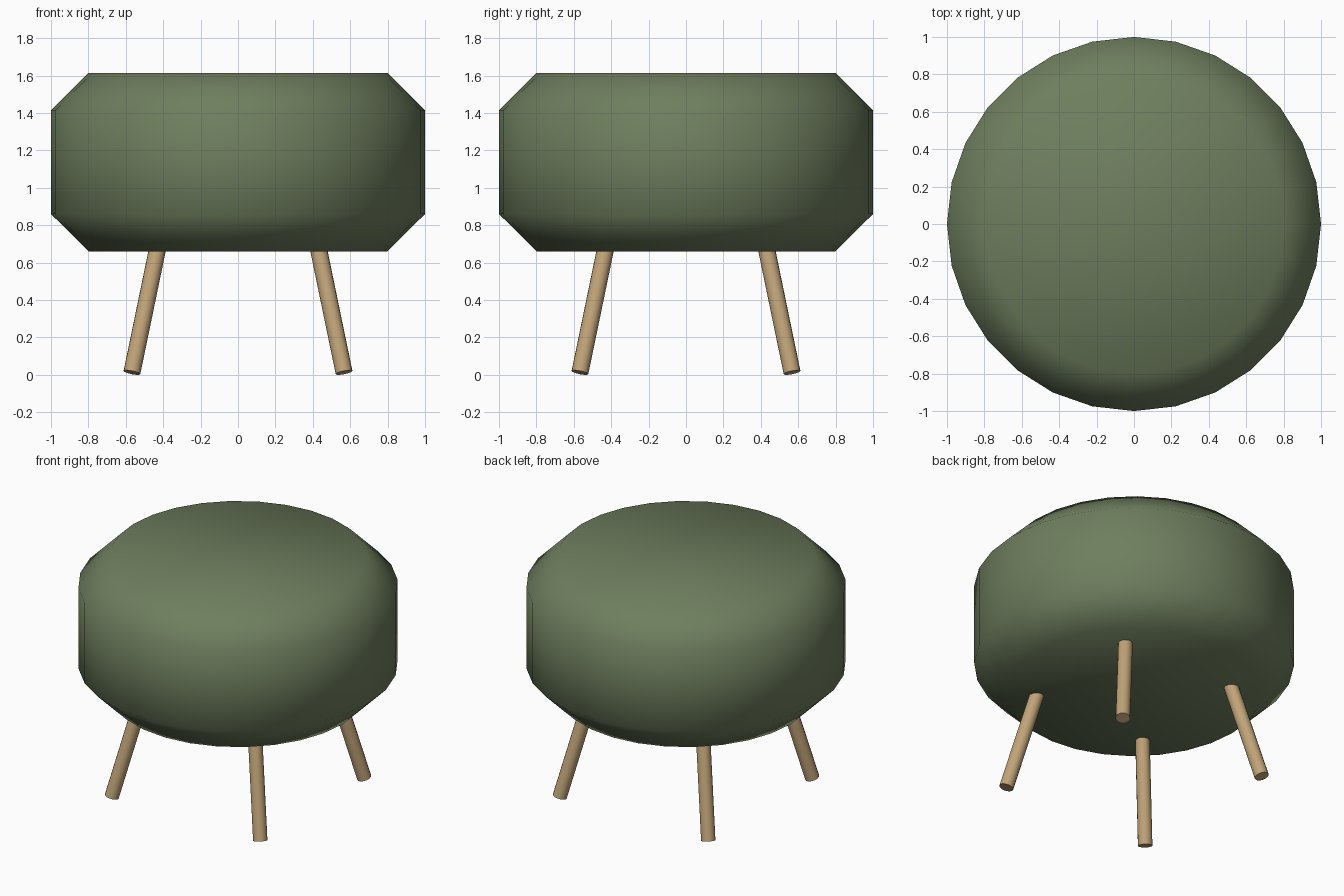
import bpy
import math
from mathutils import Vector

cube = bpy.data.objects.get("Cube")
if cube:
    bpy.data.objects.remove(cube, do_unlink=True)


def make_material(name, rgb):
    mat = bpy.data.materials.new(name)
    mat.use_nodes = True
    mat.diffuse_color = (*rgb, 1)
    mat.node_tree.nodes["Principled BSDF"].inputs["Base Color"].default_value = (*rgb, 1)
    return mat


green = make_material("olive_green_fabric", (0.156, 0.208, 0.112))
wood = make_material("light_wood", (0.53, 0.37, 0.19))

# Cushion: thick drum with one wide chamfer, shaded soft
BOTTOM, TOP = 0.66, 1.615
bpy.ops.mesh.primitive_cylinder_add(vertices=28, radius=1, depth=TOP - BOTTOM,
                                    location=(0, 0, (TOP + BOTTOM) / 2))
cushion = bpy.context.object
cushion.name = "cushion"
cushion.data.materials.append(green)
bevel = cushion.modifiers.new("chamfer", 'BEVEL')
bevel.width = 0.2
bevel.segments = 1
bevel.limit_method = 'ANGLE'
bevel.angle_limit = math.radians(60)
bpy.ops.object.modifier_apply(modifier=bevel.name)
bpy.ops.object.shade_smooth()


# Legs: straight round dowels splayed out to the corners
def add_leg(name, sx, sy):
    foot = Vector((sx * 0.567, sy * 0.567, 0.0125))
    head = Vector((sx * 0.427, sy * 0.427, 0.69))
    axis = head - foot
    bpy.ops.mesh.primitive_cylinder_add(vertices=16, radius=0.0455, depth=axis.length,
                                        location=(foot + head) / 2)
    leg = bpy.context.object
    leg.name = name
    leg.rotation_euler = axis.to_track_quat('Z', 'Y').to_euler()
    leg.data.materials.append(wood)
    bpy.ops.object.shade_smooth_by_angle(angle=math.radians(40))


for front, sy in (("front", -1), ("back", 1)):
    for side, sx in (("left", 1), ("right", -1)):
        add_leg(f"{front}_{side}_leg", sx, sy)
